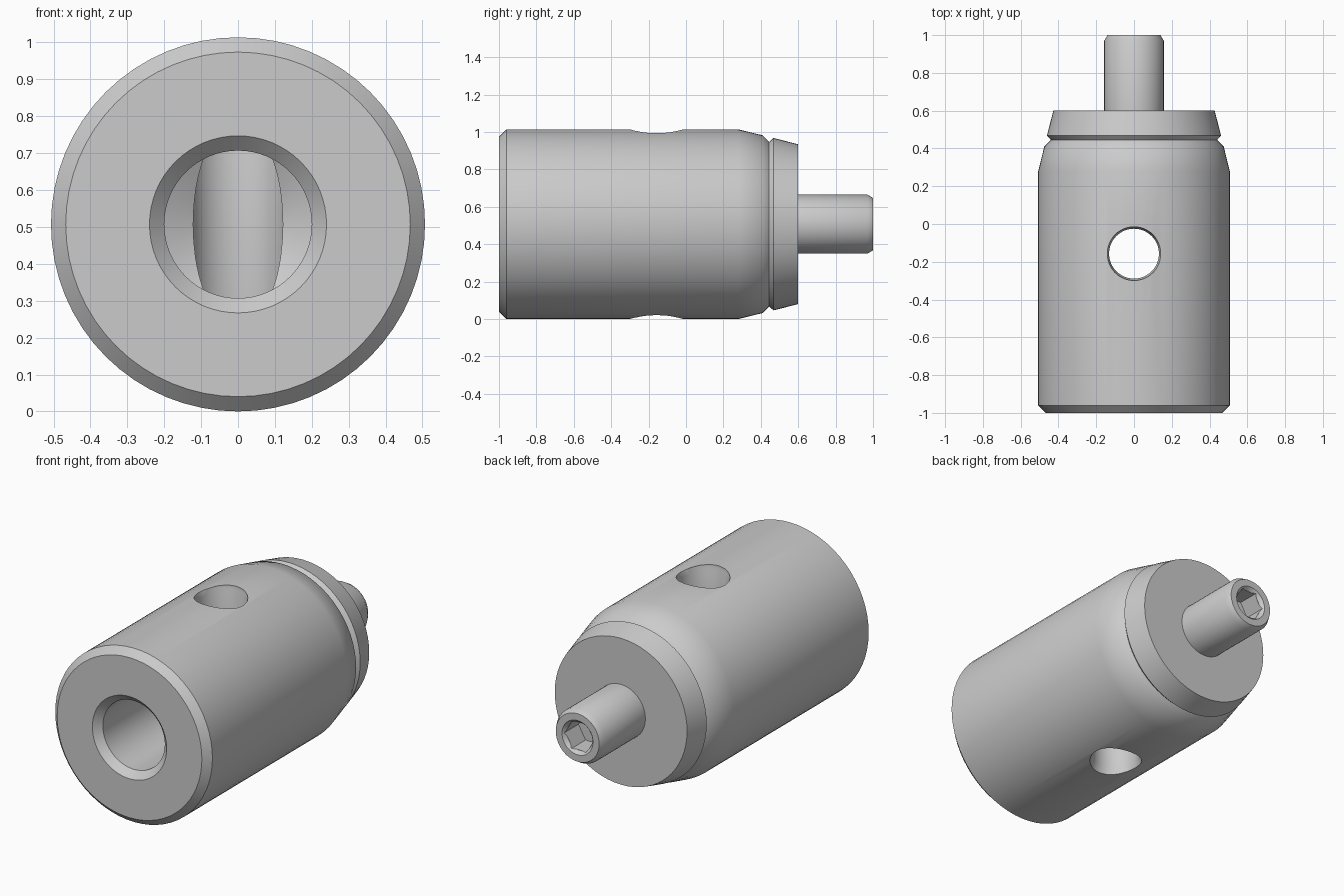
import bpy, bmesh, math
from mathutils import Matrix, Vector

cube = bpy.data.objects.get("Cube")
if cube:
    bpy.data.objects.remove(cube, do_unlink=True)

R = 0.507        # body radius, also the height of the axis
HOLE_Y = -0.157  # position of the cross hole

metal = bpy.data.materials.new("grey metal")
metal.use_nodes = True
GREY = (0.6, 0.6, 0.6, 1)
metal.diffuse_color = GREY
metal.node_tree.nodes["Principled BSDF"].inputs["Base Color"].default_value = GREY


def lathe(name, profile, sides, matrix):
    """Closed solid turned around local z from (distance, radius) pairs."""
    bm = bmesh.new()
    rings = []
    for z, r in profile:
        if r == 0:
            rings.append([bm.verts.new((0, 0, z))])
        else:
            angles = [math.tau * i / sides for i in range(sides)]
            rings.append([bm.verts.new((r * math.cos(a), r * math.sin(a), z)) for a in angles])
    for a, b in zip(rings, rings[1:]):
        for i in range(sides):
            j = (i + 1) % sides
            if len(b) == 1:
                bm.faces.new((a[i], a[j], b[0]))
            else:
                bm.faces.new((a[i], a[j], b[j], b[i]))
    for ring in (rings[0], rings[-1]):
        if len(ring) > 1:
            bm.faces.new(ring)
    bmesh.ops.recalc_face_normals(bm, faces=bm.faces)
    bm.transform(matrix)
    mesh = bpy.data.meshes.new(name)
    bm.to_mesh(mesh)
    bm.free()
    mesh.materials.append(metal)
    obj = bpy.data.objects.new(name, mesh)
    bpy.context.collection.objects.link(obj)
    return obj


def finish(obj, cutters):
    """Cut the holes, then smooth the turned surfaces."""
    bpy.ops.object.select_all(action='DESELECT')
    bpy.context.view_layer.objects.active = obj
    obj.select_set(True)
    for cutter in cutters:
        mod = obj.modifiers.new("cut", 'BOOLEAN')
        mod.operation = 'DIFFERENCE'
        mod.solver = 'EXACT'
        mod.object = cutter
        bpy.ops.object.modifier_apply(modifier=mod.name)
        bpy.data.objects.remove(cutter, do_unlink=True)
    bpy.ops.object.shade_smooth_by_angle(angle=math.radians(35))


# Local z runs along the body axis, towards the back
along = Matrix.Translation(Vector((0, 0, R))) @ Matrix.Rotation(-math.pi / 2, 4, 'X')
upright = Matrix.Translation(Vector((0, HOLE_Y, R)))

# Turned body with front chamfer, tapered rear, groove and collar
body = lathe("body", [(-1, 0.467), (-0.96, R), (0.28, R), (0.41, 0.475),
                      (0.445, 0.44), (0.468, 0.461), (0.6, 0.427)], 64, along)

# Chamfered front bore with a drill point at its end
bore = lathe("bore_cutter", [(-1.04, 0.28), (-0.96, 0.2), (-0.25, 0.2),
                             (-0.145, 0)], 64, along)

# Cross hole through the body, slightly opened at both ends
half = [(0.6, 0.142), (0.488, 0.142), (0.46, 0.132)]
cross = lathe("cross_hole_cutter", [(-z, r) for z, r in half] + half[::-1], 48, upright)
finish(body, [bore, cross])

# Rear pin with a hexagonal socket
pin = lathe("rear_pin", [(0.59, 0.158), (0.97, 0.158), (1, 0.14)], 48, along)
lead_in = lathe("socket_chamfer_cutter", [(0.98, 0.082), (1.02, 0.118)], 48, along)
socket = lathe("hex_socket_cutter", [(0.86, 0.092), (1.05, 0.092)], 6, along)
finish(pin, [lead_in, socket])
